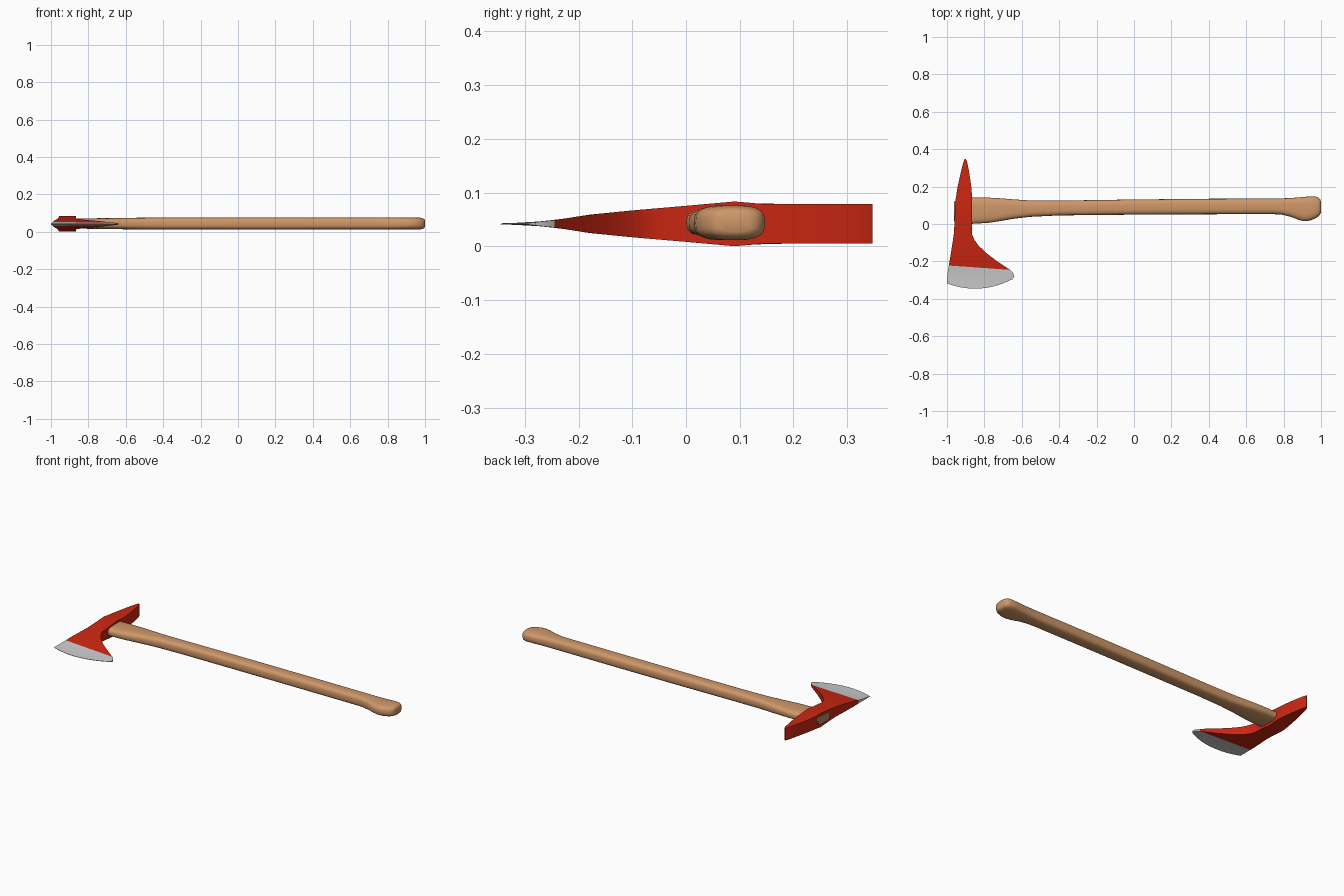
import bpy, bmesh, math

ZC = 0.0418  # mid height of the axe lying flat


def loft(name, rings, color=None, cap_start=True, cap_end=True, angle=30):
    bm = bmesh.new()
    vs = [[bm.verts.new(p) for p in r] for r in rings]
    n = len(vs[0])
    for a, b in zip(vs, vs[1:]):
        for i in range(n):
            j = (i + 1) % n
            bm.faces.new((a[i], a[j], b[j], b[i]))
    if cap_start:
        bm.faces.new(vs[0])
    if cap_end:
        bm.faces.new(vs[-1])
    bmesh.ops.recalc_face_normals(bm, faces=bm.faces)
    me = bpy.data.meshes.new(name)
    bm.to_mesh(me)
    bm.free()
    ob = bpy.data.objects.new(name, me)
    bpy.context.collection.objects.link(ob)
    if color:
        mat = bpy.data.materials.new(name + "_material")
        mat.diffuse_color = (*color, 1)
        me.materials.append(mat)
    bpy.ops.object.select_all(action='DESELECT')
    ob.select_set(True)
    bpy.context.view_layer.objects.active = ob
    bpy.ops.object.shade_smooth_by_angle(angle=math.radians(angle))
    return ob


def lerp_table(table, t):
    for (a, u), (b, v) in zip(table, table[1:]):
        if t <= b:
            return u + (v - u) * max(0, (t - a) / (b - a))
    return table[-1][1]


# half thickness of the head along y
THICK = [(-0.345, 0.001), (-0.3, 0.0025), (-0.25, 0.006), (-0.18, 0.017), (-0.1, 0.025),
         (0.0, 0.0335), (0.09, 0.0416), (0.15, 0.0365), (0.35, 0.0365)]


def head_ring(lx, ly, rx, ry, bow=0, limit=1, n=14):
    top, bottom = [], []
    for i in range(n + 1):
        t = i / n
        y = ly + (ry - ly) * t - bow * 4 * t * (1 - t)
        h = min(lerp_table(THICK, y), limit)
        x = lx + (rx - lx) * t
        top.append((x, y, ZC + h))
        bottom.append((x, y, ZC - h))
    return top + bottom[::-1]


# red head: pick, eye block and flaring cheek
paint_line = head_ring(-0.99, -0.222, -0.663, -0.245)
head_rows = [(-0.905, 0.347, -0.899, 0.347), (-0.911, 0.335, -0.893, 0.335),
             (-0.925, 0.28, -0.882, 0.28), (-0.943, 0.2, -0.87, 0.2),
             (-0.954, 0.13, -0.866, 0.15), (-0.957, 0.09, -0.866, 0.09),
             (-0.96, 0.0, -0.866, 0.0), (-0.963, -0.05, -0.866, -0.055),
             (-0.967, -0.08, -0.853, -0.085), (-0.972, -0.11, -0.83, -0.117),
             (-0.977, -0.145, -0.79, -0.155), (-0.983, -0.18, -0.735, -0.197)]
loft("axe_head", [head_ring(*r) for r in head_rows] + [paint_line],
     (0.6, 0.02, 0.006), cap_end=False)

# bare steel cutting edge
loft("cutting_edge", [paint_line,
                      head_ring(-0.996, -0.26, -0.645, -0.264, 0.012),
                      head_ring(-0.999, -0.293, -0.64, -0.28, 0.028, 0.003),
                      head_ring(-1.0, -0.317, -0.65, -0.295, 0.039, 0.001)],
     cap_start=False)


# wooden handle: x, low y, high y, half thickness
def handle_ring(x, y0, y1, h, power=3.0, n=32):
    pts = []
    for i in range(n):
        a = 2 * math.pi * i / n
        c, s = math.cos(a), math.sin(a)
        cy = math.copysign(abs(c) ** (2 / power), c)
        cz = math.copysign(abs(s) ** (2 / power), s)
        pts.append((x, (y0 + y1) / 2 + cy * (y1 - y0) / 2, 0.0438 + cz * h))
    return pts


WOOD = (0.62, 0.31, 0.14)
handle = [(-0.9, 0.0, 0.14, 0.027), (-0.866, 0.001, 0.141, 0.027), (-0.78, 0.006, 0.141, 0.028),
          (-0.72, 0.015, 0.138, 0.029), (-0.65, 0.027, 0.132, 0.03), (-0.56, 0.038, 0.126, 0.031),
          (-0.4, 0.046, 0.125, 0.032), (0.0, 0.05, 0.131, 0.0325), (0.4, 0.052, 0.135, 0.0325),
          (0.74, 0.053, 0.136, 0.0325), (0.79, 0.05, 0.137, 0.0325), (0.84, 0.038, 0.139, 0.0325),
          (0.88, 0.022, 0.142, 0.0325), (0.91, 0.015, 0.145, 0.0325), (0.94, 0.018, 0.147, 0.0325),
          (0.97, 0.03, 0.147, 0.032), (0.985, 0.04, 0.142, 0.029), (0.995, 0.05, 0.133, 0.025),
          (1.0, 0.064, 0.12, 0.017)]
loft("handle", [handle_ring(*r) for r in handle], WOOD, angle=50)

# end of the handle showing through the eye of the head
loft("handle_end", [handle_ring(-0.963, 0.015, 0.12, 0.024),
                    handle_ring(-0.9, 0.015, 0.12, 0.024)], (0.4, 0.27, 0.15))
